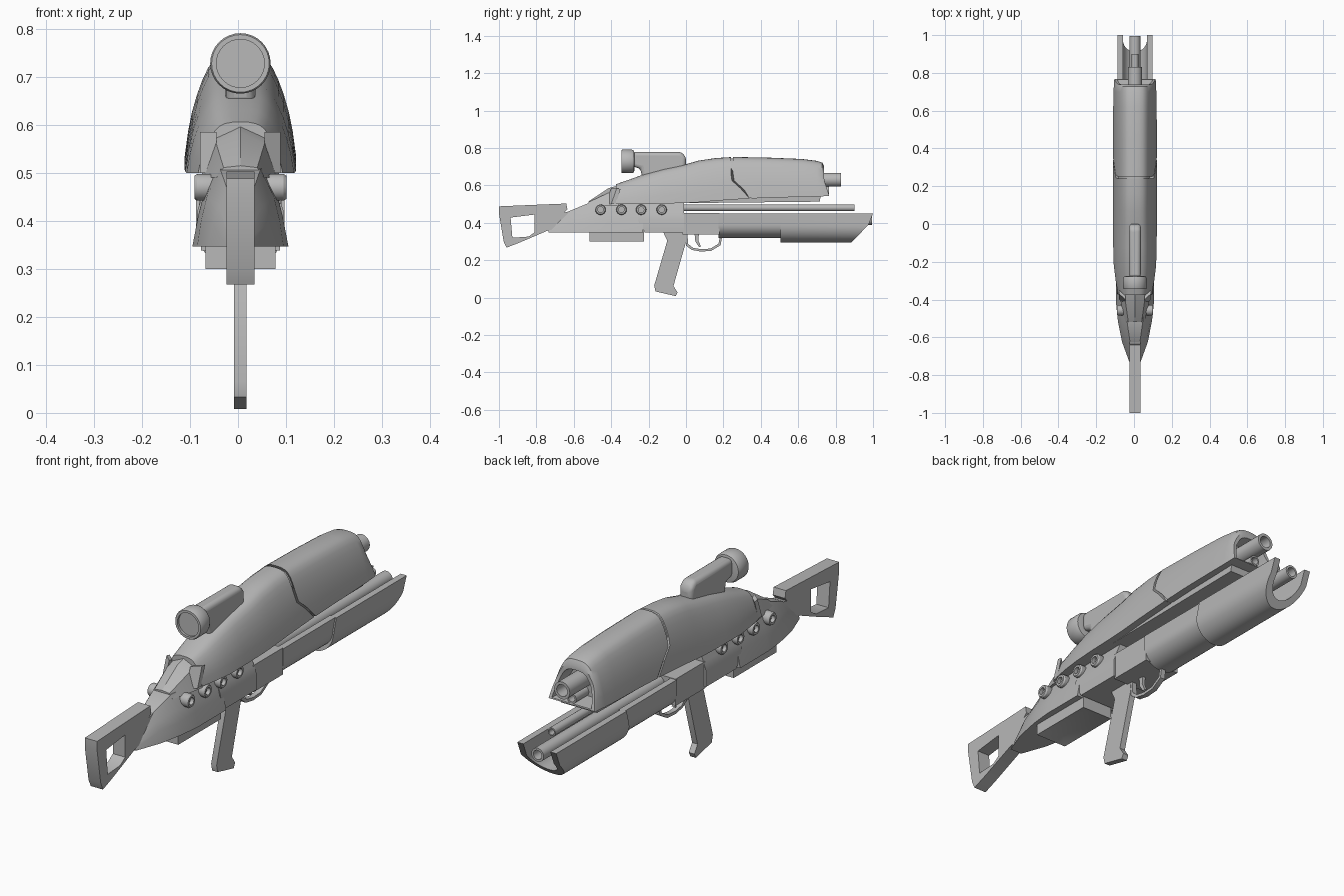
import bpy, bmesh, math
from math import sin, cos, pi

if "Cube" in bpy.data.objects:
    bpy.data.objects.remove(bpy.data.objects["Cube"], do_unlink=True)

CX = 0.005   # centre plane
parts = []
grey = bpy.data.materials.new("plain grey")
grey.use_nodes = True
GREY = (0.48, 0.48, 0.48, 1)
grey.diffuse_color = GREY
grey.node_tree.nodes["Principled BSDF"].inputs["Base Color"].default_value = GREY


def finish(name, bm, bevel=0):
    bmesh.ops.recalc_face_normals(bm, faces=bm.faces[:])
    me = bpy.data.meshes.new(name)
    bm.to_mesh(me)
    bm.free()
    ob = bpy.data.objects.new(name, me)
    bpy.context.collection.objects.link(ob)
    me.materials.append(grey)
    if bevel:
        m = ob.modifiers.new("soft edges", 'BEVEL')
        m.width, m.segments, m.limit_method = bevel, 4, 'ANGLE'
    parts.append(ob)
    return ob


def plate(name, loops, half, bevel=0):
    """Side profile loops of (y, z), extruded across x; later loops are holes."""
    bm = bmesh.new()
    for loop in loops:
        vs = [bm.verts.new((CX - half, y, z)) for y, z in loop]
        for i, v in enumerate(vs):
            bm.edges.new((v, vs[i - 1]))
    bmesh.ops.triangle_fill(bm, edges=bm.edges[:], use_beauty=True)
    bmesh.ops.dissolve_limit(bm, angle_limit=0.01, verts=bm.verts[:], edges=bm.edges[:])
    ext = bmesh.ops.extrude_face_region(bm, geom=bm.faces[:])["geom"]
    bmesh.ops.translate(bm, vec=(2 * half, 0, 0),
                        verts=[g for g in ext if isinstance(g, bmesh.types.BMVert)])
    return finish(name, bm, bevel)


def loft(name, sections):
    """Skin closed rings of points and cap both ends."""
    bm = bmesh.new()
    rings = [[bm.verts.new(p) for p in s] for s in sections]
    for a, b in zip(rings, rings[1:]):
        for i in range(len(a)):
            bm.faces.new((a[i - 1], a[i], b[i], b[i - 1]))
    bm.faces.new(rings[0])
    bm.faces.new(rings[-1])
    return finish(name, bm)


def mirrored(half, y, slant=lambda z: 0):
    """Closed ring from a right-hand half outline of (x, z), first point on centre or not."""
    pts = list(half) + [(-x, z) for x, z in reversed(half) if x > 1e-6]
    return [(CX + x, y + slant(z), z) for x, z in pts]


def lathe(name, profile, z, y=None, side=1, n=24):
    """Turned part: along y when y is None, otherwise sideways along x."""
    rings = []
    for r, d in profile:
        circ = [(r * cos(2 * pi * i / n), r * sin(2 * pi * i / n)) for i in range(n)]
        if y is None:
            rings.append([(CX + a, d, z + b) for a, b in circ])
        else:
            rings.append([(CX + side * d, y + a, z + b) for a, b in circ])
    return loft(name, rings)


def tube(name, r, y0, y1, z):
    return lathe(name, [(r, y0), (r, y1), (r * .68, y1), (r * .68, y1 - .06)], z)


# Upper shell cross-section: rounded crown flaring to the lower edge
CROWN = [(0, 1), (.2, .995), (.36, .97), (.48, .925), (.58, .85), (.68, .74),
         (.78, .6), (.87, .43), (.94, .24), (1, 0)]


def shell(y, w, top, bottom, slant=0):
    half = [(w * u, bottom + (top - bottom) * v) for u, v in CROWN]
    return mirrored(half, y, lambda z: slant * min(1, max(0, (.63 - z) / .09)))


loft("rear_shell", [shell(-.375, .088, .606, .50), shell(-.30, .102, .632, .50),
                    shell(-.22, .112, .661, .50), shell(-.12, .115, .688, .503),
                    shell(0, .116, .713, .506), shell(.07, .116, .733, .51),
                    shell(.16, .116, .746, .518), shell(.24, .116, .751, .53, .10)])
loft("shell_seam_core", [shell(.20, .111, .744, .53, .10), shell(.29, .111, .744, .535, .10)])
loft("front_shell", [shell(.252, .116, .752, .53, .10), shell(.45, .116, .748, .535, .02),
                     shell(.62, .115, .741, .538), shell(.70, .113, .731, .54),
                     shell(.728, .111, .722, .543, .03), shell(.738, .108, .702, .545, .03),
                     shell(.738, .094, .682, .55, .03), shell(.68, .085, .67, .555)])
plate("shell_underside", [[(-.02, .505), (.715, .513), (.72, .545), (-.02, .545)]], .085)
tube("upper_barrel", .037, .6, .83, .63)
tube("upper_small_barrel", .022, .6, .765, .572)

# Faceted hatch behind the shell
loft("rear_hatch", [mirrored([(0, .515), (.035, .511), (.05, .49)], -.52),
                    mirrored([(0, .585), (.05, .56), (.075, .49)], -.415),
                    mirrored([(0, .60), (.055, .575), (.083, .49)], -.36)])
for s in (-1, 1):
    loft("hatch_rib", [[(CX + s * x, y + d, z) for d, z in ((0, .50), (.025, .50), (.05, .58), (.03, .585))]
                       for x, y in ((.05, -.43), (.084, -.40))])

# Receiver with a tapering, boat-shaped tail
loft("receiver_tail", [
    mirrored([(.016, .372), (.02, .365), (.024, .356), (.028, .347)], -.735),
    mirrored([(.026, .462), (.045, .43), (.058, .395), (.068, .347)], -.625),
    mirrored([(.042, .508), (.07, .45), (.082, .40), (.09, .347)], -.515),
    mirrored([(.055, .512), (.079, .445), (.088, .41), (.10, .347)], -.42),
    mirrored([(.06, .512), (.08, .445), (.088, .41), (.10, .347)], -.23)])
loft("receiver_block", [
    mirrored([(.055, .512), (.08, .45), (.09, .42), (.09, .412)], -.255),
    mirrored([(.055, .512), (.08, .45), (.09, .42), (.09, .347)], -.22),
    mirrored([(.055, .512), (.08, .45), (.09, .42), (.09, .347)], -.012)])
plate("receiver_front", [[(-.02, .338), (.18, .338), (.18, .452), (-.02, .452)]], .082)

# Side knobs with hollow ends
for s in (-1, 1):
    for y in (-.457, -.345, -.24, -.13):
        lathe("side_knob", [(.022, .04), (.028, .065), (.028, .09), (.024, .096),
                            (.015, .096), (.015, .08)], .47, y, s, 16)

# Magazine box with a sunken panel underneath
box = plate("underside_box", [[(-.515, .30), (-.225, .30), (-.225, .36), (-.515, .36)]], .073)
bm = bmesh.new()
bm.from_mesh(box.data)
bm.normal_update()
low = [f for f in bm.faces if f.normal.z < -.9]
bmesh.ops.inset_region(bm, faces=low, thickness=.048)
bmesh.ops.translate(bm, vec=(0, 0, .012), verts=low[0].verts[:])
bm.to_mesh(box.data)
bm.free()


# Handguard troughs, open on top with rounded bottoms
def trough(y, w, bottom, wall, slant):
    top, mid, n = .45, .39, 10
    arc = [(pi / 2 * i / n) for i in range(n + 1)]
    inner_w, floor = w - wall, bottom + wall
    outer = [(w, top)] + [(w * cos(a), mid - (mid - bottom) * sin(a)) for a in arc]
    inner = [(inner_w * sin(a), mid - (mid - floor) * cos(a)) for a in arc] + [(inner_w, top)]
    right = outer[:-1]
    ring = right + [(0, bottom)] + [(-x, z) for x, z in reversed(right)]
    ring += [(-x, z) for x, z in reversed(inner)] + inner[1:]
    return [(CX + x, y + slant(z), z) for x, z in ring]


def muzzle_cut(z):
    return -.115 * min(1, max(0, (.415 - z) / .12))


def seam(z):
    return .02 * min(1, max(0, (z - .385) / .03))


loft("rear_handguard", [trough(.175, .086, .318, .028, lambda z: 0),
                        trough(.53, .086, .318, .028, lambda z: 0)])
loft("front_handguard", [trough(.505, .092, .295, .028, seam),
                         trough(1.0, .092, .295, .028, muzzle_cut)])
tube("main_barrel", .029, .1, .995, .418)
tube("upper_rod", .018, -.02, .9, .48)

# Scope
lathe("scope_eyepiece", [(.05, -.335), (.05, -.345), (.06, -.345), (.063, -.34), (.063, -.29),
                         (.058, -.278), (.04, -.275)], .728, n=32)
plate("scope_body", [[(-.285, .778), (-.025, .778), (0, .752), (0, .69), (-.235, .64),
                      (-.243, .69), (-.285, .70)]], .031, .018)

# Skeleton stock
plate("stock", [[(-1, .488), (-.64, .503), (-.634, .472), (-.65, .455), (-.62, .462), (-.68, .37),
                 (-.735, .36), (-.89, .294), (-.96, .267), (-.975, .30), (-1, .45)],
                [(-.938, .428), (-.81, .444), (-.81, .348), (-.842, .326), (-.928, .32)]], .029)

# Grip, trigger and guard
plate("grip", [[(-.125, .36), (-.115, .335), (-.10, .305), (-.17, .064), (-.163, .033), (-.055, .008),
                (-.045, .028), (-.067, .062), (.002, .305), (-.005, .36)]], .013)
guard = [(-.005, .35), (0, .278), (.03, .255), (.08, .246), (.135, .25), (.185, .28), (.197, .35)]
inner = [(.095 + (y - .095) * .88, .35 + (z - .35) * .88) for y, z in reversed(guard)]
plate("trigger_guard", [guard + inner], .011)
plate("trigger", [[(.045, .35), (.05, .30), (.07, .27), (.08, .274), (.066, .305), (.07, .35)]], .007)

# Smooth shading with crisp edges
bpy.ops.object.select_all(action='DESELECT')
for ob in parts:
    ob.select_set(True)
bpy.context.view_layer.objects.active = parts[0]
bpy.ops.object.shade_smooth_by_angle(angle=math.radians(32))
